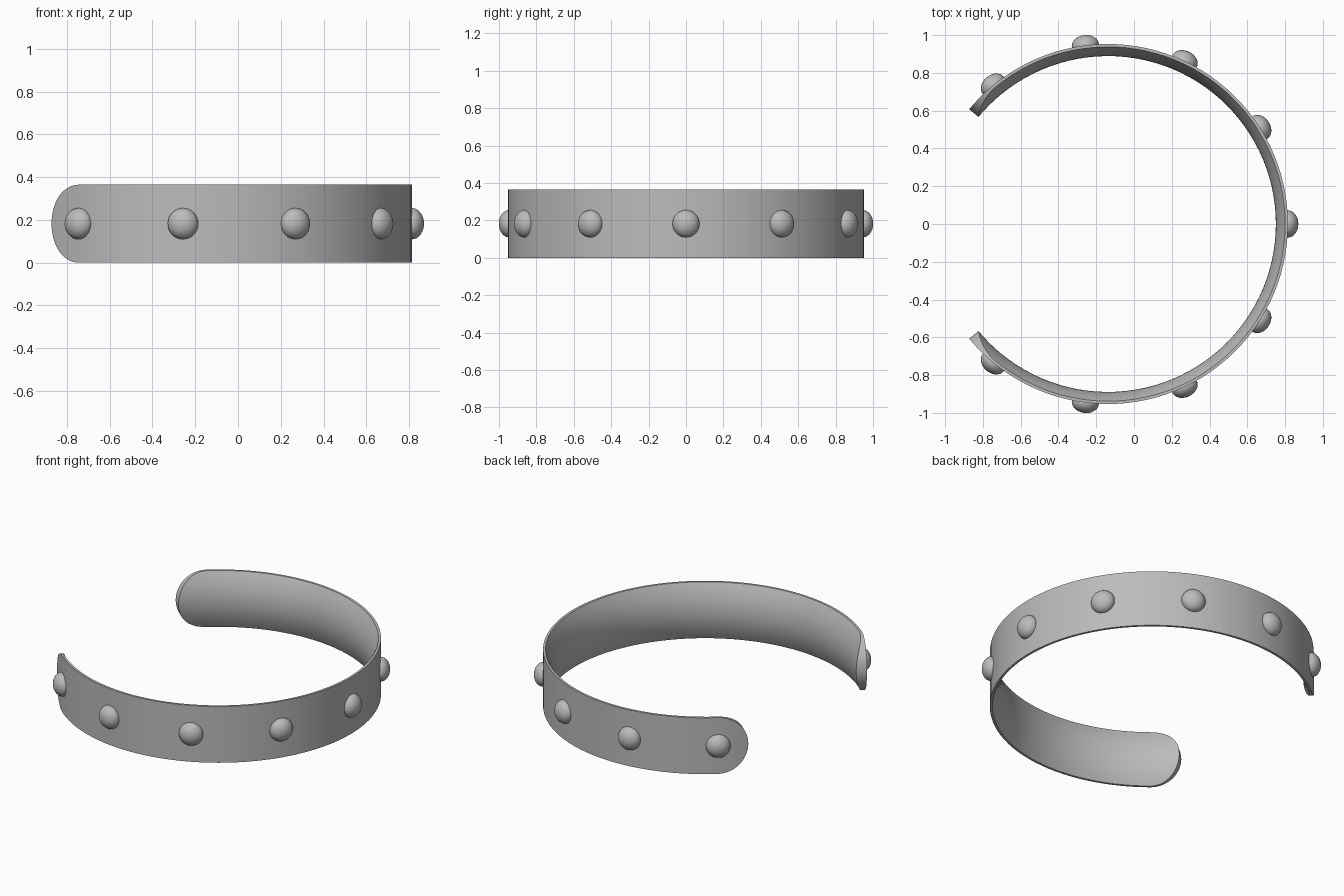
import bpy, bmesh, math
from mathutils import Matrix

cube = bpy.data.objects.get("Cube")
if cube:
    bpy.data.objects.remove(cube, do_unlink=True)

CENTER_X = -0.138
OUTER, RIM, BULGE = 0.953, 0.938, 0.889   # outer, edge and mid-height inner radii
HALF = 0.1825                             # half of the band height
STRAIGHT, TIP = 129.4, 11.0               # degrees of full band, then rounded tip

metal = bpy.data.materials.new("grey metal")
metal.use_nodes = True
grey = (0.5, 0.5, 0.5, 1)
metal.diffuse_color = grey
metal.node_tree.nodes["Principled BSDF"].inputs["Base Color"].default_value = grey


def finish(bm, name):
    bmesh.ops.recalc_face_normals(bm, faces=bm.faces)
    mesh = bpy.data.meshes.new(name)
    bm.to_mesh(mesh)
    bm.free()
    mesh.materials.append(metal)
    ob = bpy.data.objects.new(name, mesh)
    bpy.context.collection.objects.link(ob)
    bpy.ops.object.select_all(action='DESELECT')
    ob.select_set(True)
    bpy.context.view_layer.objects.active = ob
    bpy.ops.object.shade_smooth_by_angle(angle=math.radians(35))
    return ob


# Stations along the band: angle and half height, narrowing to round tips
tip = []
for i in range(1, 15):
    a = math.radians(88.5 * i / 14)
    tip.append((STRAIGHT + TIP * math.sin(a), HALF * math.cos(a)))
steps = 80
stations = [(-t, h) for t, h in reversed(tip)]
stations += [(STRAIGHT * (2 * i / steps - 1), HALF) for i in range(steps + 1)]
stations += tip

# Cuff band: flat outside, convex inside
bm = bmesh.new()
rings = []
rows = 14
for deg, half in stations:
    t = math.radians(deg)
    levels = [half * (2 * j / rows - 1) for j in range(rows + 1)]
    section = [(OUTER, z) for z in levels]
    section += [(BULGE + (RIM - BULGE) * (z / HALF) ** 2, z) for z in reversed(levels)]
    rings.append([bm.verts.new((CENTER_X + r * math.cos(t), r * math.sin(t), HALF + z))
                  for r, z in section])
for a, b in zip(rings, rings[1:]):
    for j in range(len(a)):
        k = (j + 1) % len(a)
        bm.faces.new((a[j], a[k], b[k], b[j]))
bm.faces.new(rings[0])
bm.faces.new(rings[-1])
finish(bm, "cuff_band")

# Domed studs spaced evenly around the outside
for i in range(-4, 5):
    bm = bmesh.new()
    bmesh.ops.create_uvsphere(bm, u_segments=32, v_segments=16, radius=1)
    place = (Matrix.Translation((CENTER_X, 0, HALF))
             @ Matrix.Rotation(math.radians(32.4 * i), 4, 'Z')
             @ Matrix.Translation((OUTER, 0, 0))
             @ Matrix.Diagonal((0.055, 0.072, 0.073, 1)))
    # Keep only the outer dome, with its base sunk into the band
    bmesh.ops.bisect_plane(bm, geom=bm.verts[:] + bm.edges[:] + bm.faces[:],
                           plane_co=(-0.3, 0, 0), plane_no=(-1, 0, 0), clear_outer=True)
    bmesh.ops.holes_fill(bm, edges=[e for e in bm.edges if e.is_boundary])
    bm.transform(place)
    finish(bm, f"stud_{i + 5}")
